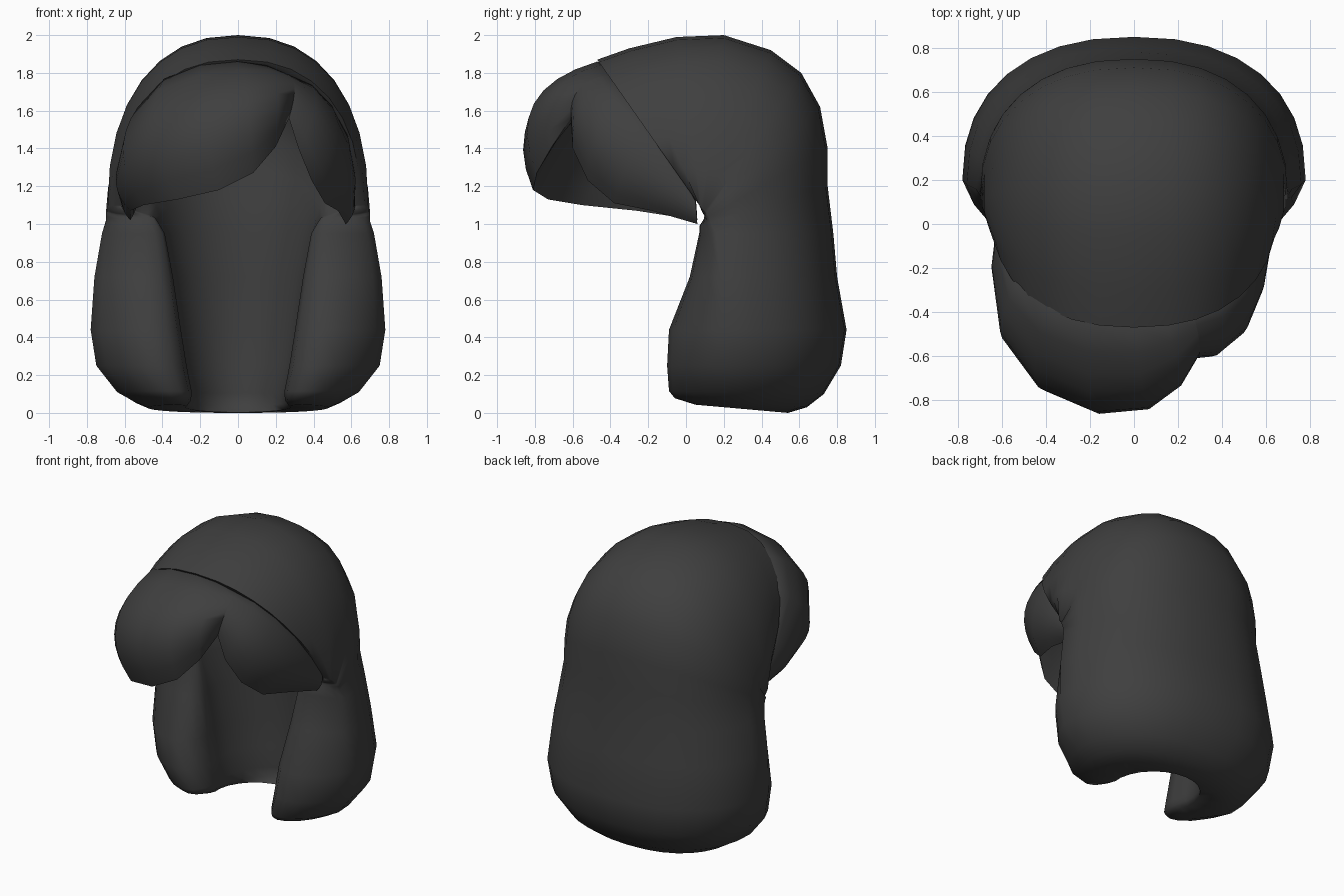
import bpy, bmesh, math
from mathutils import Vector

if "Cube" in bpy.data.objects:
    bpy.data.objects.remove(bpy.data.objects["Cube"])

mat = bpy.data.materials.new("charcoal_hair")
mat.use_nodes = True
COLOUR = (0.05, 0.05, 0.05, 1)
mat.diffuse_color = COLOUR
mat.node_tree.nodes["Principled BSDF"].inputs["Base Color"].default_value = COLOUR


def loft(name, loops, angle):
    """Skin closed loops of equal length and cap both ends."""
    bm = bmesh.new()
    rows = [[bm.verts.new(p) for p in loop] for loop in loops]
    n = len(rows[0])
    for a, b in zip(rows, rows[1:]):
        for i in range(n):
            j = (i + 1) % n
            bm.faces.new((a[i], a[j], b[j], b[i]))
    bm.faces.new(rows[0])
    bm.faces.new(rows[-1])
    bmesh.ops.remove_doubles(bm, verts=bm.verts, dist=0.002)
    bmesh.ops.triangulate(bm, faces=[f for f in bm.faces if len(f.verts) > 4])
    bmesh.ops.recalc_face_normals(bm, faces=bm.faces)
    mesh = bpy.data.meshes.new(name)
    bm.to_mesh(mesh)
    bm.free()
    mesh.materials.append(mat)
    ob = bpy.data.objects.new(name, mesh)
    bpy.context.collection.objects.link(ob)
    bpy.ops.object.select_all(action="DESELECT")
    ob.select_set(True)
    bpy.context.view_layer.objects.active = ob
    bpy.ops.object.shade_smooth_by_angle(angle=math.radians(angle))
    return ob


def power(v, p):
    return math.copysign(abs(v) ** p, v)


def c_section(yc, zc, yp, zp, w, wi, thick, cap):
    """C-shaped slice: outer arc, rounded end, inner arc, rounded end."""
    centre = Vector((0, yp, zp))
    out = Vector((0, yc, zc)) - centre
    depth = out.length
    out.normalize()
    flat = []
    for i in range(17):
        a = math.pi * i / 16
        flat.append((w * power(math.cos(a), 0.87), depth * power(math.sin(a), 0.87)))
    # the ends lean towards the face opening
    mid, half = (w + wi) / 2, (w - wi) / 2
    end = [(mid + half * (math.cos(a) - 0.4 * math.sin(a)), -cap * math.sin(a))
           for a in (math.pi * k / 8 for k in range(1, 8))]
    flat += [(-x, d) for x, d in end]
    for i in range(13):
        a = math.pi * (1 - i / 12)
        flat.append((wi * math.cos(a), (depth - thick) * math.sin(a)))
    flat += end[::-1]
    return [centre + Vector((x, 0, 0)) + out * d for x, d in flat]


# Main hair: slices fan over the crown from the fringe, then run down the back.
# crown y, crown z, centre y, centre z, half width, inner half width, thickness, end length
slices = [
    (-.47, 1.87, .07, 1.10, .65, .60, .05, .01),
    (-.30, 1.93, .07, 1.10, .67, .60, .07, .01),
    (-.05, 1.99, .08, 1.09, .69, .58, .09, .02),
    (.20, 2.0, .09, 1.08, .69, .56, .11, .02),
    (.45, 1.92, .10, 1.07, .69, .54, .14, .02),
    (.61, 1.80, .11, 1.06, .69, .51, .17, .02),
    (.71, 1.62, .11, 1.05, .70, .48, .19, .02),
    (.75, 1.40, .12, 1.04, .70, .45, .21, .03),
    (.75, 1.20, .13, 1.01, .70, .43, .22, .06),
    (.78, .95, .16, .95, .72, .40, .24, .09),
    (.80, .72, .18, .72, .76, .36, .26, .16),
    (.85, .44, .20, .44, .78, .32, .29, .29),
    (.82, .25, .20, .25, .75, .29, .27, .30),
    (.73, .10, .20, .11, .64, .26, .18, .29),
    (.64, .03, .20, .06, .55, .26, .09, .26),
    (.54, 0, .20, .03, .48, .28, .03, .15),
]
loft("main_hair", [c_section(*s) for s in slices], 75)


def fringe(name, roots, tips, bulges):
    """Puffed lock: bulging outer curve from root to tip, flatter curve back."""
    head = Vector((0, 0, 1.3))
    loops = []
    for r, t, amount in zip(roots, tips, bulges):
        r, t = Vector(r), Vector(t)
        out = ((r + t) / 2 - head).normalized()
        inner = r - out * 0.08

        def curve(a, b, push, u):
            c = (a + b) / 2 + out * push
            return a * (1 - u) ** 2 + c * 2 * u * (1 - u) + b * u * u
        outer = [curve(r, t, amount, i / 8) for i in range(9)]
        back = [curve(t, inner, amount * 0.3 - 0.06, i / 6) for i in range(1, 7)]
        loops.append(outer + back)
    return loft(name, loops, 60)


# Large swept lock on the right, small lock on the left, meeting at a parting
part_root, part_tip = (.27, -.41, 1.79), (.27, -.61, 1.56)
fringe("right_fringe",
       [(-.62, .05, 1.15), (-.60, -.11, 1.38), (-.53, -.28, 1.62), (-.39, -.39, 1.77),
        (-.20, -.45, 1.84), (0, -.47, 1.86), (.15, -.45, 1.84), part_root],
       [(-.57, .06, 1.02), (-.57, -.26, 1.07), (-.50, -.55, 1.10), (-.32, -.73, 1.13),
        (-.10, -.81, 1.18), (.08, -.79, 1.27), (.20, -.71, 1.41), part_tip],
       [.03, .13, .24, .36, .41, .38, .28, .15])
fringe("left_fringe",
       [part_root, (.39, -.36, 1.74), (.49, -.28, 1.64), (.57, -.17, 1.50),
        (.61, -.05, 1.30), (.62, .05, 1.12)],
       [part_tip, (.32, -.60, 1.40), (.39, -.52, 1.23), (.46, -.38, 1.11),
        (.53, -.18, 1.07), (.57, .06, 1.0)],
       [.15, .20, .21, .15, .09, .03])
